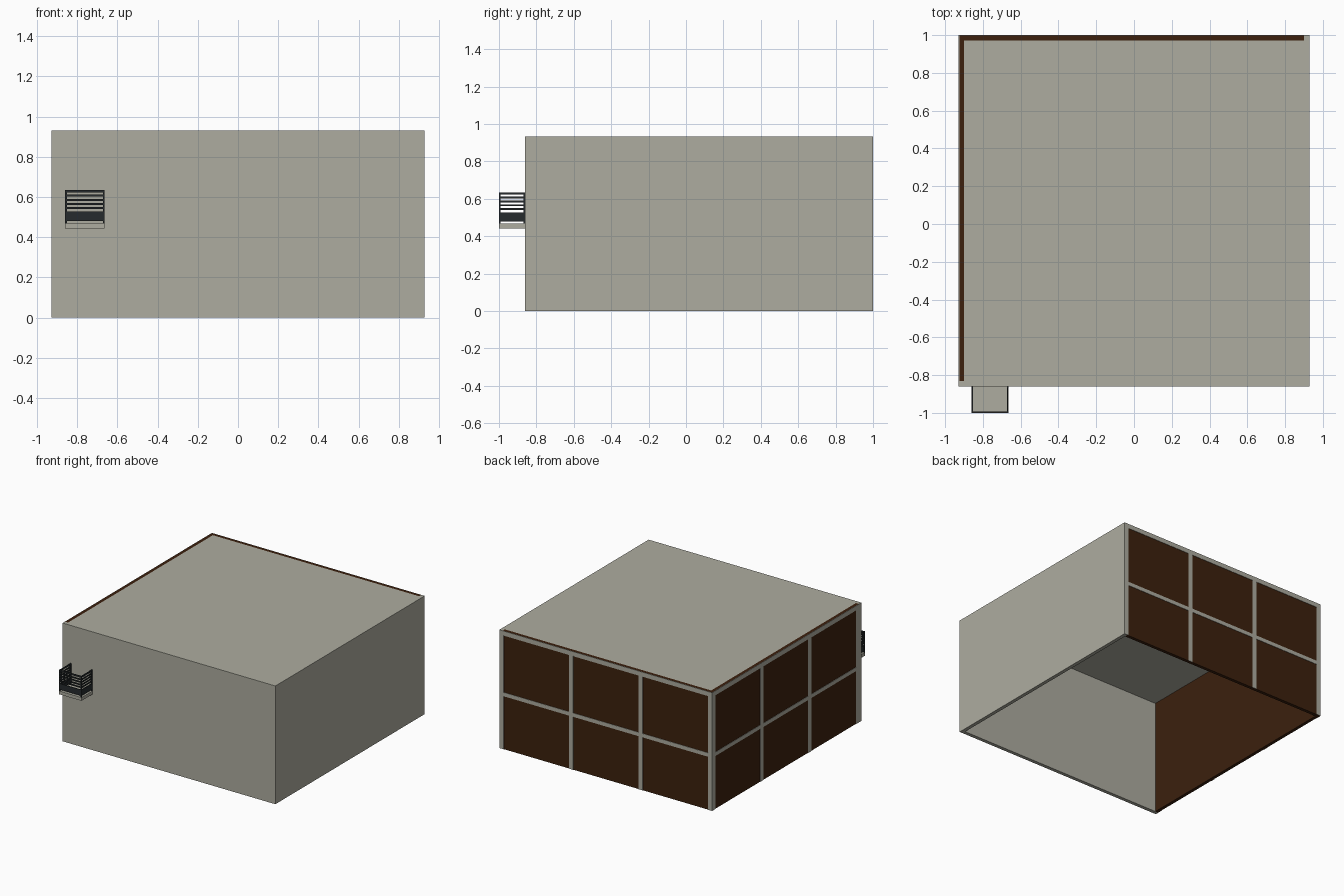
import bpy

if "Cube" in bpy.data.objects:
    bpy.data.objects.remove(bpy.data.objects["Cube"])


def material(name, rgb):
    m = bpy.data.materials.new(name)
    m.diffuse_color = (*rgb, 1)
    m.use_nodes = True
    m.node_tree.nodes["Principled BSDF"].inputs["Base Color"].default_value = m.diffuse_color
    return m


CONCRETE = material("pale_concrete", (0.42, 0.415, 0.35))
BROWN = material("dark_brown", (0.045, 0.0145, 0.004))
METAL = material("dark_metal", (0.019, 0.024, 0.026))


def box(name, x, y, z, mat):
    """Box from (min, max) pairs."""
    v = [(a, b, c) for a in x for b in y for c in z]
    f = [(0, 1, 3, 2), (4, 6, 7, 5), (0, 4, 5, 1), (2, 3, 7, 6), (0, 2, 6, 4), (1, 5, 7, 3)]
    me = bpy.data.meshes.new(name)
    me.from_pydata(v, [], f)
    me.materials.append(mat)
    ob = bpy.data.objects.new(name, me)
    bpy.context.collection.objects.link(ob)
    return ob


# Room extents and wall thickness
X0, X1, Y0, Y1, H, T = -0.928, 0.928, -0.86, 1.0, 0.932, 0.028
E = 0.003  # how far the frame stands proud of the brown walls

# Plain walls and roof (bottom stays open)
box("front_wall", (X0, X1), (Y0, Y0 + T), (0, H), CONCRETE)
box("right_wall", (X1 - T, X1), (Y0 + T, Y1), (0, H), CONCRETE)
box("roof", (X0 + T, X1 - T), (Y0 + T, Y1 - T), (H - T, H), CONCRETE)

# Brown walls
box("left_wall", (X0 + E, X0 + T), (Y0 + T, Y1 - E), (0, H), BROWN)
box("back_wall", (X0 + T, X1 - T), (Y1 - T, Y1 - E), (0, H), BROWN)


# Frame grid on the brown walls: four stiles and two rails each
def frame(side, lo, hi, place):
    w = 0.038
    for i in range(4):
        a = lo + (hi - lo - w) * i / 3
        place(f"{side}_stile_{i}", (a, a + w), (0, H))
    for name, z in (("top", (H - 0.036, H)), ("middle", (0.418, 0.448))):
        for i in range(3):
            a = lo + (hi - lo - w) * i / 3 + w
            place(f"{side}_{name}_rail_{i}", (a, lo + (hi - lo - w) * (i + 1) / 3), z)


frame("back", X0, X1, lambda n, s, z: box(n, s, (Y1 - E, Y1), z, CONCRETE))
frame("left", Y0 + T, Y1 - E, lambda n, s, z: box(n, (X0, X0 + E), s, z, CONCRETE))

# Balcony slab
BX0, BX1, BY0, BY1 = -0.86, -0.665, -1.0, Y0
box("balcony_slab", (BX0, BX1), (BY0, BY1), (0.442, 0.468), CONCRETE)

# Balcony corner posts
p = 0.008
for i, x in enumerate((BX0, BX1 - p)):
    for j, y in enumerate((BY0, BY1 - p)):
        box(f"railing_post_{i}{j}", (x, x + p), (y, y + p), (0.468, 0.635), METAL)

# Railing bars: solid lower panel, slats and a top rail on three sides
bars = [("panel", 0.48, 0.527)]
bars += [(f"slat_{i}", 0.540 + 0.0205 * i, 0.550 + 0.0205 * i) for i in range(4)]
bars += [("top_rail", 0.622, 0.635)]
for name, a, b in bars:
    box(f"railing_front_{name}", (BX0 + p, BX1 - p), (BY0 + 0.001, BY0 + 0.007), (a, b), METAL)
    for side, x in (("left", BX0), ("right", BX1 - p)):
        box(f"railing_{side}_{name}", (x + 0.001, x + 0.007), (BY0 + p, BY1 - p), (a, b), METAL)
